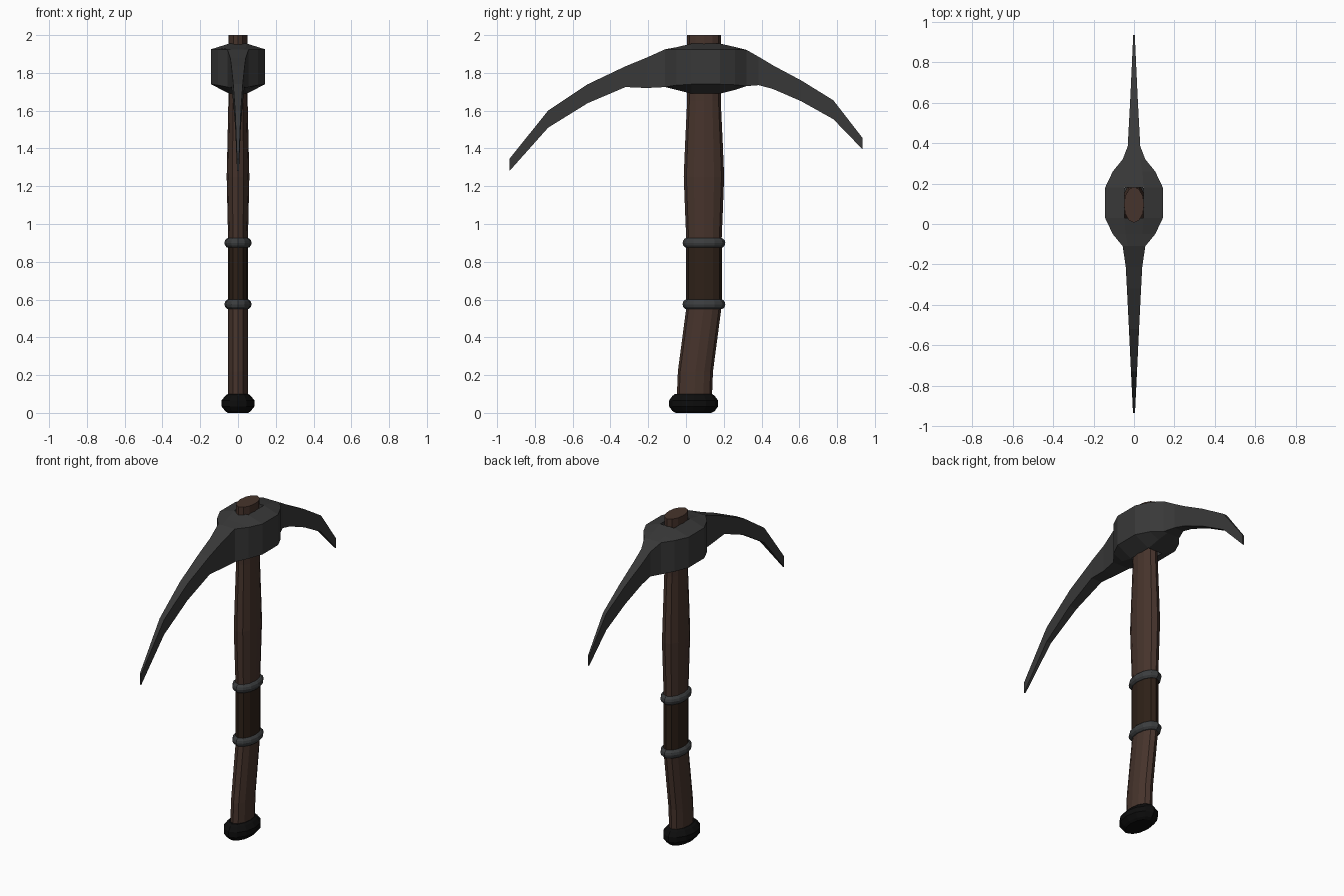
import bpy, bmesh
from math import sin, cos, pi


def material(name, rgb):
    m = bpy.data.materials.new(name)
    m.diffuse_color = (*rgb, 1)
    return m


WOOD = material("wood", (0.062, 0.034, 0.025))
LEATHER = material("leather", (0.027, 0.015, 0.009))
IRON = material("iron", (0.04, 0.04, 0.04))
BAND = material("band", (0.045, 0.048, 0.05))
BLACK = material("black", (0.004, 0.004, 0.004))


def finish(bm, name, mat):
    bmesh.ops.recalc_face_normals(bm, faces=bm.faces)
    me = bpy.data.meshes.new(name)
    bm.to_mesh(me)
    bm.free()
    me.materials.append(mat)
    ob = bpy.data.objects.new(name, me)
    bpy.context.collection.objects.link(ob)
    return ob


def loft(bm, rings):
    """Skin a list of point loops and cap both ends; returns the vertex loops."""
    loops = [[bm.verts.new(p) for p in ring] for ring in rings]
    for a, b in zip(loops, loops[1:]):
        for i in range(len(a)):
            j = (i + 1) % len(a)
            bm.faces.new((a[i], a[j], b[j], b[i]))
    bm.faces.new(loops[0][::-1])
    bm.faces.new(loops[-1])
    return loops


def oval_part(name, mat, stations, sides=12):
    """Stations are (z, y centre, x radius, y radius)."""
    bm = bmesh.new()
    loft(bm, [[(rx * cos(2 * pi * i / sides), yc + ry * sin(2 * pi * i / sides), z)
               for i in range(sides)] for z, yc, rx, ry in stations])
    return finish(bm, name, mat)


# Wooden handle: curved foot, swelling below the head
oval_part("handle", WOOD, [
    (0.05, 0.043, 0.052, 0.093), (0.22, 0.05, 0.052, 0.093),
    (0.56, 0.095, 0.052, 0.093), (0.90, 0.095, 0.052, 0.093),
    (1.07, 0.095, 0.056, 0.100), (1.25, 0.095, 0.060, 0.107),
    (1.42, 0.095, 0.056, 0.100), (1.65, 0.095, 0.051, 0.089),
    (2.00, 0.095, 0.050, 0.089)])

# Dark grip wrap between the bands
oval_part("grip_wrap", LEATHER, [
    (0.57, 0.095, 0.054, 0.095), (0.90, 0.095, 0.054, 0.095)])

# Rounded pommel
oval_part("pommel", BLACK, [
    (0.0, 0.04, 0.055, 0.095), (0.01, 0.04, 0.068, 0.112),
    (0.035, 0.04, 0.088, 0.130), (0.065, 0.04, 0.088, 0.130),
    (0.09, 0.04, 0.068, 0.112), (0.10, 0.04, 0.055, 0.098)])

# Rounded bands around the handle
for name, z in (("lower_band", 0.575), ("upper_band", 0.90)):
    steps = [-pi / 2 + pi * k / 6 for k in range(7)]
    oval_part(name, BAND, [
        (z + 0.027 * sin(t), 0.095, 0.047 + 0.025 * cos(t), 0.088 + 0.025 * cos(t))
        for t in steps])

# Pick head: (y, half width, inner half width, side low/high z, crest low/high z)
HEAD = [
    (-0.935, 0.005, 0.002, 1.28, 1.345, 1.28, 1.345),
    (-0.73, 0.015, 0.007, 1.51, 1.60, 1.51, 1.60),
    (-0.52, 0.025, 0.012, 1.64, 1.74, 1.64, 1.74),
    (-0.32, 0.035, 0.017, 1.725, 1.835, 1.725, 1.835),
    (-0.21, 0.041, 0.02, 1.72, 1.88, 1.72, 1.88),
    (-0.11, 0.056, 0.03, 1.725, 1.925, 1.725, 1.925),
    (-0.05, 0.105, 0.042, 1.735, 1.925, 1.71, 1.936),
    (0.03, 0.143, 0.047, 1.74, 1.925, 1.69, 1.955),
    (0.18, 0.143, 0.047, 1.74, 1.925, 1.69, 1.955),
    (0.26, 0.105, 0.042, 1.737, 1.925, 1.71, 1.937),
    (0.32, 0.056, 0.03, 1.73, 1.922, 1.73, 1.922),
    (0.385, 0.031, 0.015, 1.735, 1.885, 1.735, 1.885),
    (0.46, 0.027, 0.013, 1.715, 1.84, 1.715, 1.84),
    (0.61, 0.019, 0.009, 1.65, 1.76, 1.65, 1.76),
    (0.78, 0.011, 0.005, 1.555, 1.655, 1.555, 1.655),
    (0.935, 0.004, 0.002, 1.395, 1.455, 1.395, 1.455)]
bm = bmesh.new()
loops = loft(bm, [[(w, y, lo), (w, y, hi), (c, y, top), (-c, y, top),
                   (-w, y, hi), (-w, y, lo), (-c, y, bot), (c, y, bot)]
                  for y, w, c, lo, hi, bot, top in HEAD])
# Open the eye through the middle and wall it in
a, b = loops[7], loops[8]
bmesh.ops.delete(bm, geom=[bm.faces.get((a[i], a[i + 1], b[i + 1], b[i]))
                           for i in (2, 6)], context='FACES')
upper, lower = (a[2], a[3], b[3], b[2]), (a[7], a[6], b[6], b[7])
for i in range(4):
    j = (i + 1) % 4
    bm.faces.new((upper[i], upper[j], lower[j], lower[i]))
finish(bm, "pick_head", IRON)
